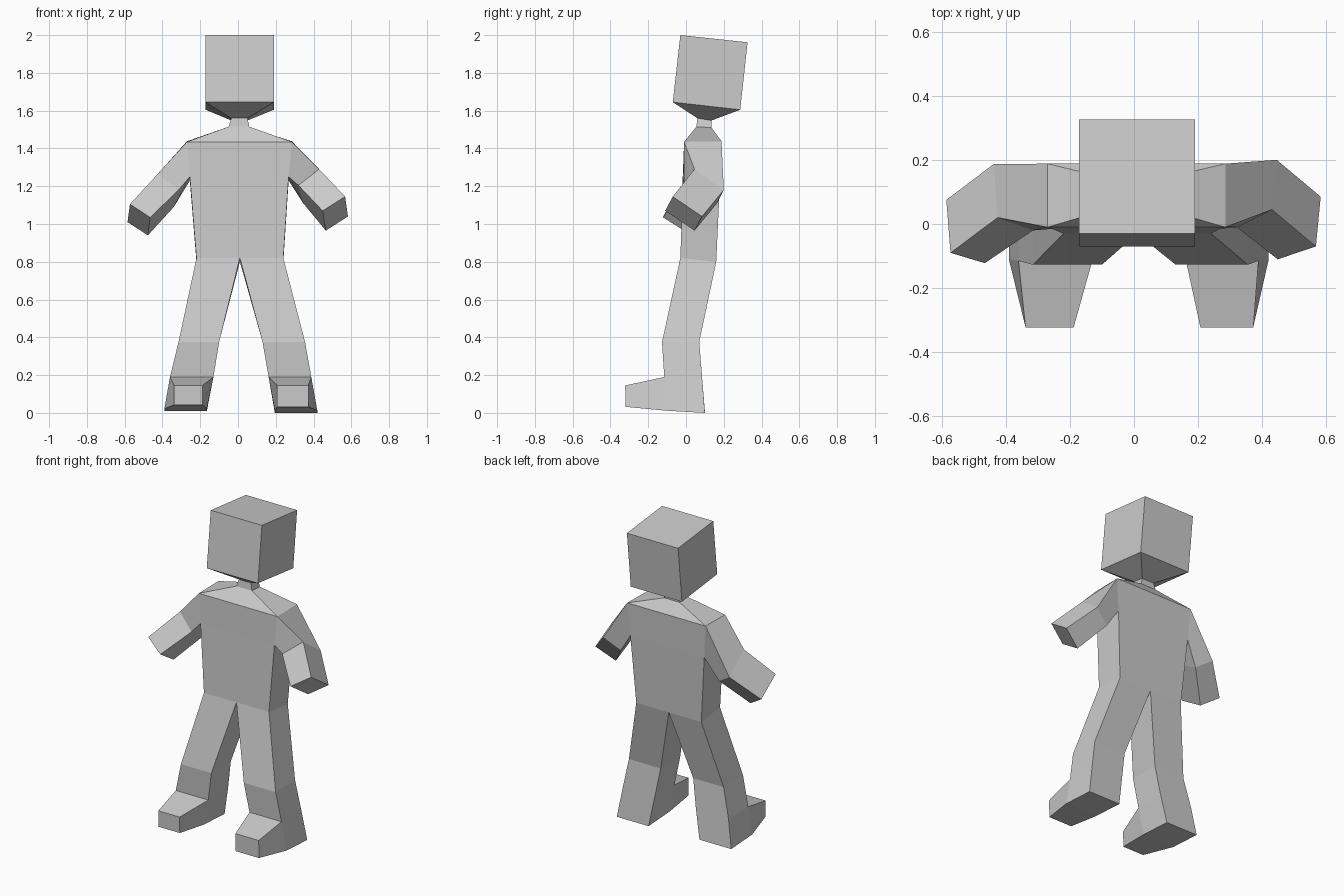
import bpy, bmesh
from mathutils import Vector

if "Cube" in bpy.data.objects:
    bpy.data.objects.remove(bpy.data.objects["Cube"])

grey = bpy.data.materials.new("plain_grey")
grey.diffuse_color = (0.6, 0.6, 0.6, 1)
grey.use_nodes = True
grey.node_tree.nodes["Principled BSDF"].inputs["Base Color"].default_value = grey.diffuse_color


def box_ring(x0, x1, front, back):
    """Four corners: front and back are (y, z) pairs."""
    (yf, zf), (yb, zb) = front, back
    return [(x0, yf, zf), (x1, yf, zf), (x1, yb, zb), (x0, yb, zb)]


def loft(name, rings, cap_end=False, skip=()):
    """Join quads in order; skip holds (segment, side) pairs left open."""
    bm = bmesh.new()
    loops = [[bm.verts.new(p) for p in r] for r in rings]
    for s, (a, b) in enumerate(zip(loops, loops[1:])):
        for i in range(4):
            if (s, i) not in skip:
                j = (i + 1) % 4
                bm.faces.new((a[i], a[j], b[j], b[i]))
    if cap_end:
        bm.faces.new(loops[-1])
    # Point the faces away from the middle line of the loft
    mids = [sum((Vector(p) for p in r), Vector()) / 4 for r in rings]
    bm.faces.ensure_lookup_table()
    bm.normal_update()
    f = bm.faces[0]
    if f.normal.dot(f.calc_center_median() - (mids[0] + mids[1]) / 2) < 0:
        bmesh.ops.reverse_faces(bm, faces=bm.faces[:])
    me = bpy.data.meshes.new(name)
    bm.to_mesh(me)
    bm.free()
    me.materials.append(grey)
    ob = bpy.data.objects.new(name, me)
    bpy.context.collection.objects.link(ob)
    return ob


# Torso with shoulders; the arm openings stay open at the sides
hips = box_ring(-0.22, 0.24, (-0.03, 0.82), (0.16, 0.80))
armpits = box_ring(-0.255, 0.268, (-0.015, 1.25), (0.18, 1.23))
shoulders = box_ring(-0.27, 0.285, (-0.01, 1.435), (0.188, 1.438))
neck_low = box_ring(-0.05, 0.06, (0.055, 1.515), (0.135, 1.51))
neck_top = box_ring(-0.035, 0.05, (0.06, 1.56), (0.135, 1.548))
loft("torso", [hips, armpits, shoulders, neck_low], skip=((1, 1), (1, 3)))
loft("neck", [neck_low, neck_top])

# Tilted cube head with a tapered underside
loft("head", [neck_top,
              box_ring(-0.172, 0.19, (-0.07, 1.645), (0.287, 1.605)),
              box_ring(-0.172, 0.19, (-0.03, 2.0), (0.326, 1.962))], cap_end=True)

# Arms: upper front, lower front, lower back, upper back corners
elbows = {
    "right": [(0.43, 0.045, 1.29), (0.32, -0.01, 1.205), (0.345, 0.165, 1.11), (0.445, 0.2, 1.18)],
    "left": [(-0.425, 0.02, 1.265), (-0.315, -0.02, 1.18), (-0.34, 0.15, 1.09), (-0.437, 0.187, 1.155)],
}
hands = {
    "right": [(0.567, -0.07, 1.145), (0.448, -0.11, 1.07), (0.465, 0.045, 0.965), (0.582, 0.085, 1.04)],
    "left": [(-0.572, -0.09, 1.105), (-0.465, -0.122, 1.035), (-0.477, 0.03, 0.94), (-0.585, 0.075, 1.01)],
}
for side, (f, b) in {"right": (1, 2), "left": (0, 3)}.items():
    root = [shoulders[f], armpits[f], armpits[b], shoulders[b]]
    loft(side + "_arm", [root, elbows[side], hands[side]], cap_end=True)

# Legs with feet: hip, knee, ankle and sole, then the toe block in front
legs = {
    "left": ((-0.22, 0.01), (-0.315, -0.10), (-0.36, -0.13), (-0.39, -0.165), (-0.338, -0.188), 0.015),
    "right": ((0.01, 0.24), (0.13, 0.355), (0.162, 0.388), (0.195, 0.42), (0.207, 0.372), 0.005),
}
for side, (hip, knee, ankle, sole, toe, z) in legs.items():
    ankle_ring = box_ring(*ankle, (-0.115, 0.19), (0.085, 0.19))
    sole_ring = box_ring(*sole, (-0.11, z + 0.007), (0.1, z - 0.005))
    loft(side + "_leg", [box_ring(*hip, (-0.03, 0.82), (0.16, 0.80)),
                         box_ring(*knee, (-0.127, 0.375), (0.07, 0.375)),
                         ankle_ring, sole_ring], cap_end=True, skip=((2, 0),))
    toe_ring = [(toe[0], -0.322, 0.145), (toe[1], -0.322, 0.145),
                (toe[1], -0.32, z + 0.027), (toe[0], -0.32, z + 0.027)]
    loft(side + "_foot", [[ankle_ring[0], ankle_ring[1], sole_ring[1], sole_ring[0]],
                          toe_ring], cap_end=True)
